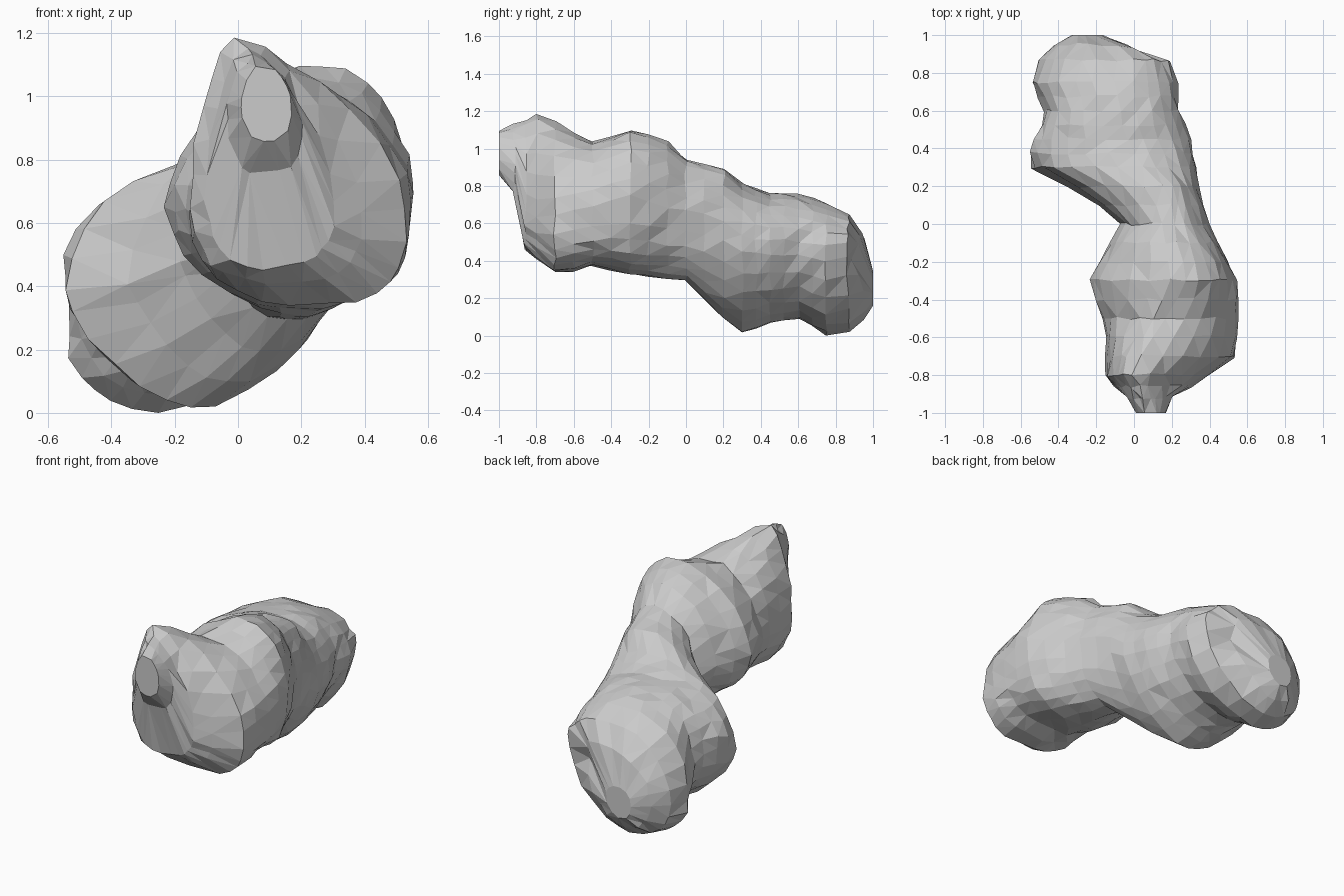
import bpy, bmesh, math, random
from mathutils import Vector

if "Cube" in bpy.data.objects:
    bpy.data.objects.remove(bpy.data.objects["Cube"])

random.seed(4)

# Cross-sections along the body:
# y, left x, right x, bottom z, top z, x of crest, z of left side, z of right side
SECTIONS = [
    (-1.00, 0.01, 0.17, 0.86, 1.11, 0.08, 0.98, 0.98),
    (-0.92, -0.03, 0.20, 0.76, 1.13, 0.05, 0.95, 0.92),
    (-0.86, -0.10, 0.30, 0.46, 1.16, 0.02, 0.70, 0.66),
    (-0.80, -0.15, 0.39, 0.41, 1.19, 0.00, 0.68, 0.62),
    (-0.70, -0.15, 0.53, 0.34, 1.14, 0.03, 0.66, 0.62),
    (-0.50, -0.16, 0.55, 0.37, 1.04, 0.15, 0.66, 0.68),
    (-0.30, -0.23, 0.54, 0.33, 1.10, 0.26, 0.66, 0.72),
    (-0.10, -0.13, 0.44, 0.31, 1.04, 0.22, 0.64, 0.66),
    (0.00, -0.07, 0.40, 0.29, 0.95, 0.20, 0.58, 0.65),
    (0.20, -0.34, 0.34, 0.10, 0.90, 0.14, 0.42, 0.60),
    (0.30, -0.54, 0.33, 0.02, 0.82, 0.03, 0.40, 0.52),
    (0.45, -0.53, 0.30, 0.07, 0.77, -0.06, 0.46, 0.50),
    (0.60, -0.47, 0.24, 0.09, 0.76, -0.10, 0.42, 0.48),
    (0.75, -0.54, 0.23, 0.01, 0.71, -0.14, 0.27, 0.46),
    (0.87, -0.50, 0.19, 0.03, 0.65, -0.12, 0.28, 0.48),
    (0.95, -0.42, 0.03, 0.09, 0.55, -0.10, 0.28, 0.46),
    (1.00, -0.33, -0.16, 0.16, 0.35, -0.24, 0.26, 0.27),
]
SIDES = 26
# y, squareness of upper right, upper left, lower left, lower right, keel position
SHAPE = [
    (-0.80, 1.55, 1.7, 2.5, 2.9, 0.50),
    (-0.30, 2.1, 1.75, 1.8, 2.8, 0.50),
    (0.30, 2.0, 2.1, 1.55, 1.75, 0.46),
    (0.75, 2.3, 2.1, 2.4, 1.7, 0.42),
]


def shape_at(y):
    """Blend the squareness settings at a given y."""
    if y <= SHAPE[0][0]:
        return SHAPE[0][1:]
    for a, b in zip(SHAPE, SHAPE[1:]):
        if y <= b[0]:
            t = (y - a[0]) / (b[0] - a[0])
            return [p + (q - p) * t for p, q in zip(a[1:], b[1:])]
    return SHAPE[-1][1:]


def fill_gaps(sections, step=0.09):
    """Add smoothly interpolated sections wherever neighbours are far apart."""
    out = [sections[0]]
    last = len(sections) - 1
    for i in range(last):
        p1, p2 = sections[i], sections[i + 1]
        p0, p3 = sections[max(i - 1, 0)], sections[min(i + 2, last)]
        span = p2[0] - p1[0]
        n = max(1, round(span / step))
        for j in range(1, n + 1):
            t = j / n
            h = t * t * (3 - 2 * t)
            row = [p1[0] + span * t]
            for a, b, c, d in list(zip(p0, p1, p2, p3))[1:]:
                m1 = (c - a) / (p2[0] - p0[0]) * span
                m2 = (d - b) / (p3[0] - p1[0]) * span
                row.append(b + (c - b) * h + m1 * t * (1 - t) ** 2 - m2 * t * t * (1 - t))
            out.append(tuple(row))
    return out


def ring_point(s, k):
    """Point on a lopsided, slightly squared oval."""
    y, xl, xr, zb, zt, crest, zl, zr = s
    a = 2 * math.pi * (k + 0.25) / SIDES
    c, d = math.cos(a), math.sin(a)
    shape = shape_at(y)
    power = 2 / shape[int(a // (math.pi / 2)) % 4]
    u, v = abs(c) ** power, abs(d) ** power
    side_x, side_z = (xr, zr) if c > 0 else (xl, zl)
    keel = xl + (xr - xl) * shape[4]
    mid_x, end_z = (crest, zt) if d > 0 else (keel, zb)
    return mid_x + (side_x - mid_x) * u, y, side_z + (end_z - side_z) * v


# Lofted two-lobed rock
bm = bmesh.new()
rings = []
stations = fill_gaps(SECTIONS)
for i, s in enumerate(stations):
    rough = 0 if i in (0, len(stations) - 1) else 0.009
    ring = []
    for k in range(SIDES):
        co = [p + random.uniform(-rough, rough) for p in ring_point(s, k)]
        ring.append(bm.verts.new(co))
    rings.append(ring)
for a, b in zip(rings, rings[1:]):
    for k in range(SIDES):
        n = (k + 1) % SIDES
        bm.faces.new((a[k], a[n], b[n], b[k]))
bm.faces.new(rings[0])
bm.faces.new(rings[-1])

# Hollow in the rear end
hollow = Vector((0.06, 0.93, 0.42))
for v in bm.verts:
    v.co.y -= 0.07 * math.exp(-((v.co - hollow).length / 0.11) ** 2)

# Irregular flat facets
bmesh.ops.remove_doubles(bm, verts=bm.verts, dist=0.03)
bmesh.ops.triangulate(bm, faces=[f for f in bm.faces if len(f.verts) == 4])
bmesh.ops.recalc_face_normals(bm, faces=bm.faces)
lowest = min(v.co.z for v in bm.verts)
for v in bm.verts:
    v.co.z -= lowest
mesh = bpy.data.meshes.new("rock_body")
bm.to_mesh(mesh)
bm.free()
rock = bpy.data.objects.new("rock_body", mesh)
bpy.context.collection.objects.link(rock)
